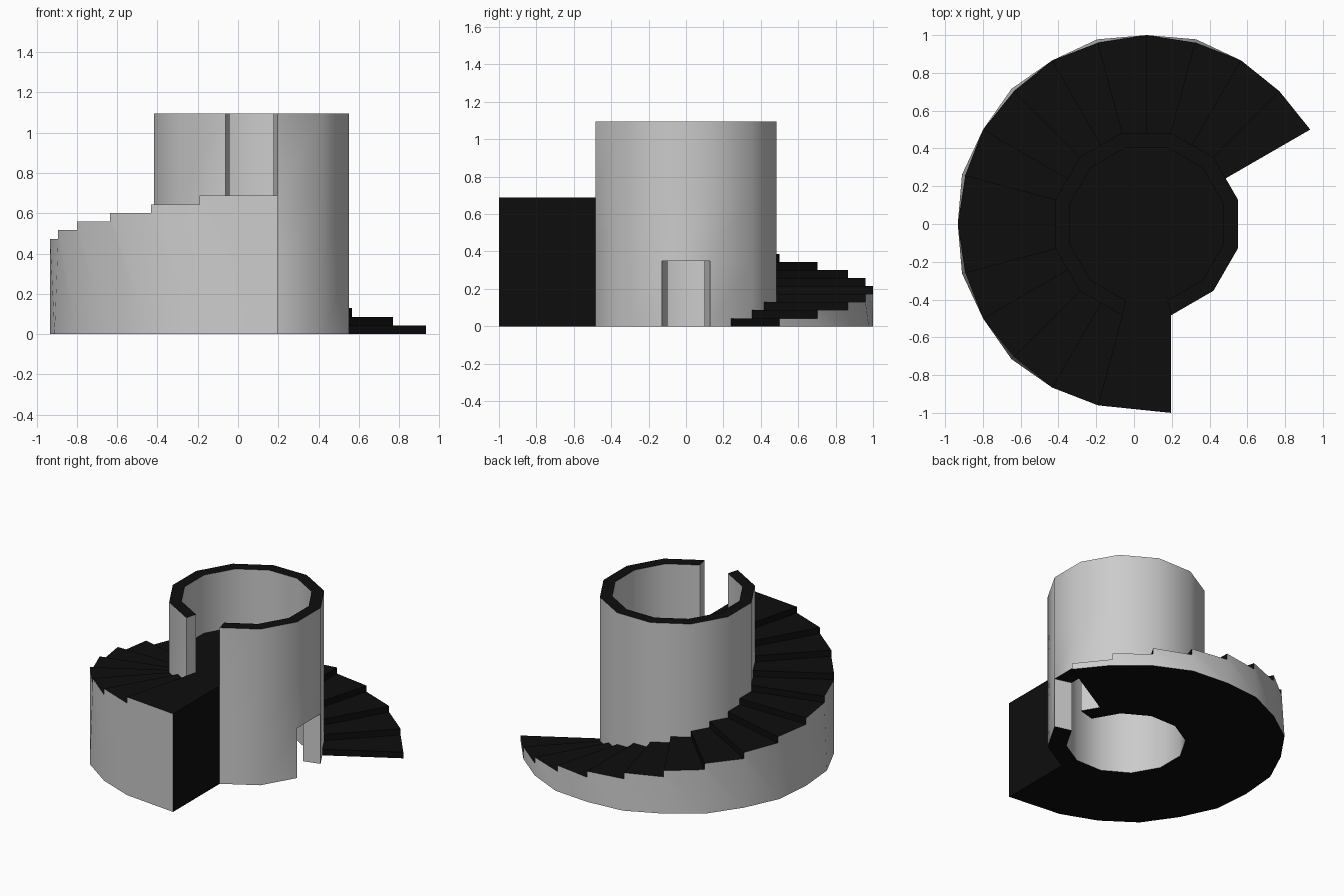
import bpy, bmesh, math

if "Cube" in bpy.data.objects:
    bpy.data.objects.remove(bpy.data.objects["Cube"])

CX = 0.067                      # stair axis
R_OUT, R_LOW, R_UP = 0.5, 0.38, 0.42
DOOR, CEIL, TOP = 0.35, 0.64, 1.095
STEPS, RISE = 16, 0.043
FLOOR = STEPS * RISE

dark = bpy.data.materials.new("dark_stone")
dark.diffuse_color = (0.004, 0.004, 0.004, 1)
dark.use_nodes = True
dark.node_tree.nodes["Principled BSDF"].inputs["Base Color"].default_value = dark.diffuse_color
grey = bpy.data.materials.new("grey_stone")
grey.diffuse_color = (0.8, 0.8, 0.8, 1)
grey.use_nodes = True
grey.node_tree.nodes["Principled BSDF"].inputs["Base Color"].default_value = grey.diffuse_color


def pt(r, deg, z):
    a = math.radians(deg)
    return (CX + r * math.cos(a), r * math.sin(a), z)


def face(bm, pts, mat=0):
    f = bm.faces.new([bm.verts.new(p) for p in pts])
    f.material_index = mat


def finish(bm, name):
    bmesh.ops.remove_doubles(bm, verts=bm.verts, dist=0.0005)
    bmesh.ops.recalc_face_normals(bm, faces=bm.faces)
    me = bpy.data.meshes.new(name)
    bm.to_mesh(me)
    bm.free()
    me.materials.append(grey)
    me.materials.append(dark)
    ob = bpy.data.objects.new(name, me)
    bpy.context.collection.objects.link(ob)
    bpy.ops.object.select_all(action='DESELECT')
    ob.select_set(True)
    bpy.context.view_layer.objects.active = ob
    bpy.ops.object.shade_smooth_by_angle(angle=math.radians(35))


# Tower: 12-sided shell with two rooms, a lower doorway and an upper gap
bm = bmesh.new()
for k in range(12):
    a, b = -15 + 30 * k, 15 + 30 * k
    low_door, up_door = k == 0, k == 9

    def wall(r, z0, z1):
        face(bm, [pt(r, a, z0), pt(r, b, z0), pt(r, b, z1), pt(r, a, z1)])

    def ring(r0, r1, z):
        face(bm, [pt(r0, a, z), pt(r1, a, z), pt(r1, b, z), pt(r0, b, z)], 1)

    def reveals(r, z0, z1):
        for d in (a, b):
            face(bm, [pt(r, d, z0), pt(R_OUT, d, z0),
                      pt(R_OUT, d, z1), pt(r, d, z1)])

    if low_door:
        ring(R_LOW, R_OUT, DOOR)
        reveals(R_LOW, 0, DOOR)
    else:
        wall(R_OUT, 0, DOOR)
        wall(R_LOW, 0, DOOR)
        ring(R_LOW, R_OUT, 0)
    wall(R_OUT, DOOR, FLOOR)
    wall(R_LOW, DOOR, CEIL)
    if up_door:
        ring(R_UP, R_OUT, FLOOR)
        reveals(R_UP, FLOOR, TOP)
    else:
        wall(R_OUT, FLOOR, TOP)
        wall(R_UP, FLOOR, TOP)
        ring(R_UP, R_OUT, TOP)
# floor slab between the rooms
for r, z in ((R_LOW, CEIL), (R_UP, FLOOR)):
    face(bm, [pt(r, -15 + 30 * i, z) for i in range(12)], 1)
finish(bm, "tower")

# Stairs: solid steps of 15 degrees, ending in a square-cut landing
bm = bmesh.new()


def inner(k, z):
    if k == STEPS:
        return pt(R_OUT, 285, z)
    r = R_OUT if k % 2 else R_OUT * math.cos(math.radians(15))
    return pt(r, 30 + 15 * k, z)


def outer(k, z):
    if k == STEPS:
        return (pt(R_OUT, 285, 0)[0], -1.0, z)
    r = 1.0
    if k % 2:
        r = 1.012 if (z == 0 and 3 <= k < 15) else 0.994
    return pt(r, 30 + 15 * k, z)


for k in range(STEPS):
    lo, hi = k * RISE, (k + 1) * RISE
    face(bm, [inner(k, hi), outer(k, hi), outer(k + 1, hi), inner(k + 1, hi)], 1)
    face(bm, [inner(k, 0), inner(k + 1, 0), outer(k + 1, 0), outer(k, 0)], 1)
    face(bm, [inner(k, lo), outer(k, lo), outer(k, hi), inner(k, hi)], 1)
    side = [outer(k, 0), outer(k + 1, 0), outer(k + 1, hi), outer(k, hi)]
    if k:
        side.append(outer(k, lo))
    face(bm, side)
face(bm, [inner(STEPS, 0), outer(STEPS, 0), outer(STEPS, FLOOR), inner(STEPS, FLOOR)], 1)
finish(bm, "spiral_stairs")
